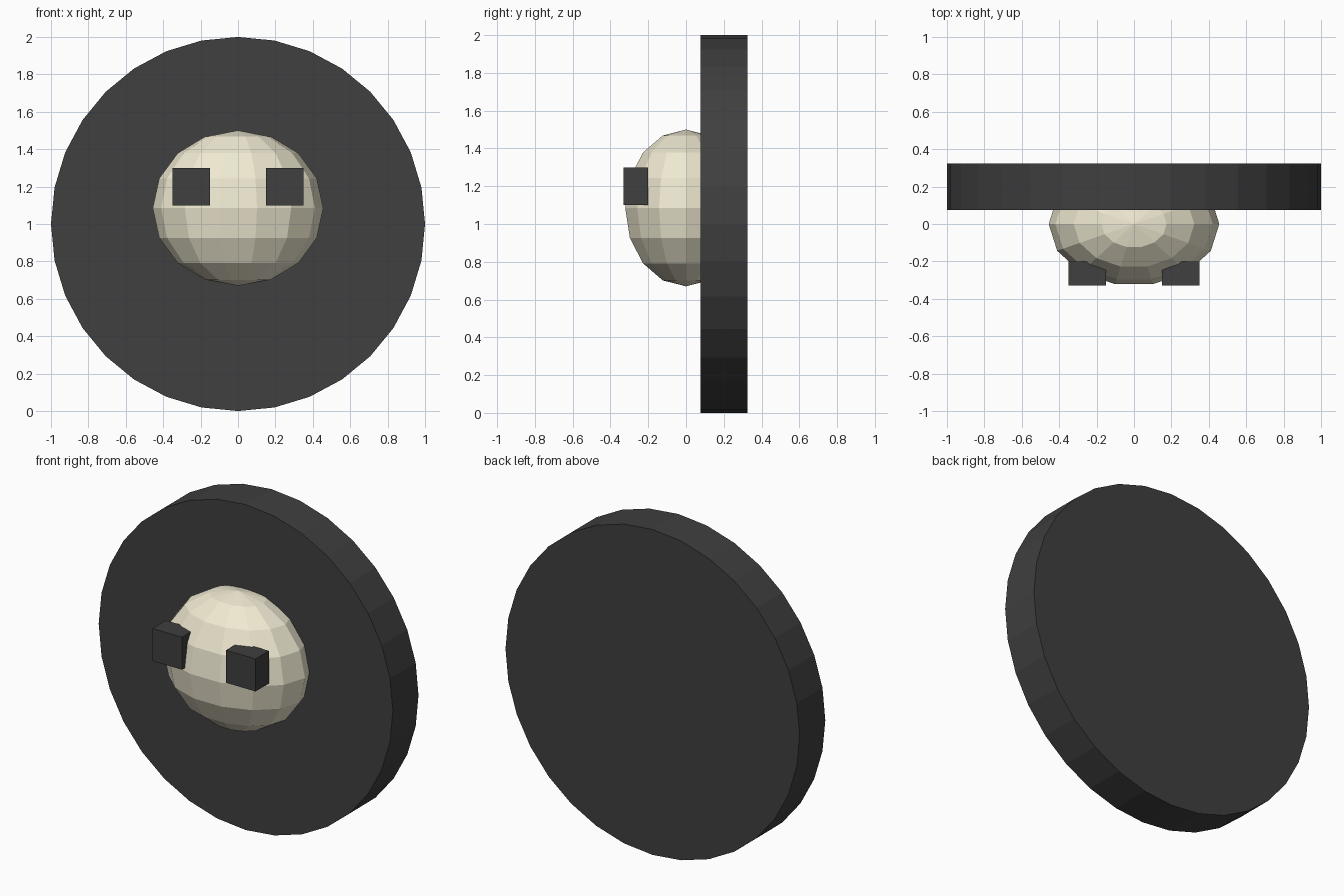
import bpy
from math import pi

if "Cube" in bpy.data.objects:
    bpy.data.objects.remove(bpy.data.objects["Cube"])


def material(name, color):
    mat = bpy.data.materials.new(name)
    mat.diffuse_color = (*color, 1)
    mat.use_nodes = True
    mat.node_tree.nodes["Principled BSDF"].inputs["Base Color"].default_value = mat.diffuse_color
    return mat


def finish(name, mat, scale=(1, 1, 1)):
    obj = bpy.context.object
    obj.name = name
    obj.scale = scale
    obj.data.materials.append(mat)
    return obj


dark = material("dark", (0.05, 0.05, 0.05))
cream = material("cream", (0.87, 0.82, 0.64))

# Upright round disc behind the head
bpy.ops.mesh.primitive_cylinder_add(vertices=32, radius=1, depth=0.249,
                                    location=(0, 0.2, 1), rotation=(pi / 2, 0, 0))
finish("back_disc", dark)

# Faceted head, with one point at the front and one poking through the disc;
# the quarter turn puts a column of vertices on the y axis
bpy.ops.mesh.primitive_uv_sphere_add(segments=14, ring_count=8, radius=1,
                                     location=(0, 0, 1.085), rotation=(0, 0, pi / 2))
finish("head", cream, (0.33, 0.456, 0.415))

# Square eyes
for side, name in ((-1, "eye_left"), (1, "eye_right")):
    bpy.ops.mesh.primitive_cube_add(size=1, location=(side * 0.25, -0.265, 1.2))
    finish(name, dark, (0.2, 0.13, 0.2))
